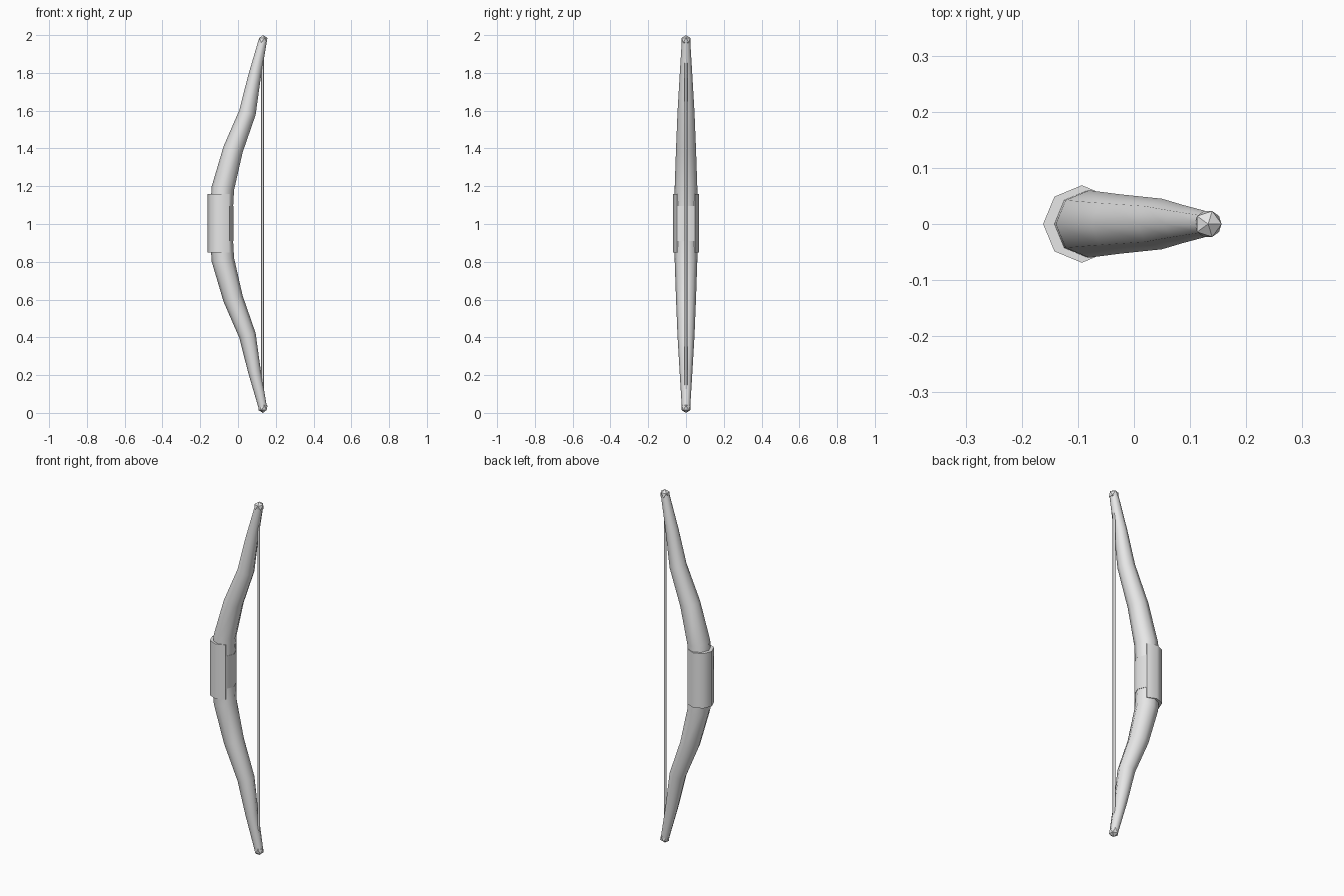
import bpy, bmesh
from math import sin, cos, pi, radians
from mathutils import Vector

cube = bpy.data.objects.get("Cube")
if cube:
    bpy.data.objects.remove(cube, do_unlink=True)

grey = bpy.data.materials.new("light_grey")
grey.use_nodes = True
colour = (0.8, 0.8, 0.8, 1)
grey.diffuse_color = colour
grey.node_tree.nodes["Principled BSDF"].inputs["Base Color"].default_value = colour


def finish(name, bm, smooth=True):
    bmesh.ops.recalc_face_normals(bm, faces=bm.faces)
    mesh = bpy.data.meshes.new(name)
    bm.to_mesh(mesh)
    bm.free()
    mesh.materials.append(grey)
    obj = bpy.data.objects.new(name, mesh)
    bpy.context.collection.objects.link(obj)
    if smooth:
        bpy.ops.object.select_all(action='DESELECT')
        obj.select_set(True)
        bpy.context.view_layer.objects.active = obj
        bpy.ops.object.shade_smooth_by_angle(angle=radians(60))
    return obj


def tube(name, path, sides):
    """Sweep a round section along (x, z, radius) points in the xz plane."""
    bm = bmesh.new()
    rings = []
    pts = [Vector((x, 0, z)) for x, z, r in path]
    for i, (x, z, r) in enumerate(path):
        before = pts[i] - pts[max(i - 1, 0)]
        after = pts[min(i + 1, len(pts) - 1)] - pts[i]
        t = (before.normalized() + after.normalized()).normalized()
        side = Vector((t.z, 0, -t.x))
        angles = [2 * pi * k / sides for k in range(sides)]
        rings.append([bm.verts.new(pts[i] + side * r * cos(a) + Vector((0, r * sin(a), 0)))
                      for a in angles])
    for a, b in zip(rings, rings[1:]):
        for k in range(sides):
            n = (k + 1) % sides
            bm.faces.new((a[k], a[n], b[n], b[k]))
    bm.faces.new(rings[0])
    bm.faces.new(rings[-1])
    return finish(name, bm)


def prism(name, outline, z0, z1):
    bm = bmesh.new()
    face = bm.faces.new([bm.verts.new((x, y, z0)) for x, y in outline])
    up = bmesh.ops.extrude_face_region(bm, geom=[face], use_keep_orig=True)["geom"]
    bmesh.ops.translate(bm, vec=(0, 0, z1 - z0),
                        verts=[v for v in up if isinstance(v, bmesh.types.BMVert)])
    return finish(name, bm)


# Curved bow limbs, mirrored about the middle
upper = [(-0.08, 1.19, 0.06), (-0.026, 1.395, 0.053), (0.05, 1.59, 0.045),
         (0.087, 1.78, 0.034), (0.132, 1.975, 0.022)]
lower = [(x, 2 - z, r) for x, z, r in reversed(upper)]
tube("bow_limbs", lower + [(-0.092, 1.0, 0.061)] + upper, 8)

# Grip wrap: tall around the outer side, shorter on the string side
ring = [(-0.093 + 0.069 * cos(k * pi / 4), 0.069 * sin(k * pi / 4)) for k in range(8)]
prism("grip_wrap", ring[1:], 0.85, 1.16)
prism("grip_back", [ring[7], ring[0], ring[1]], 0.91, 1.095)

# Bow string
tube("bow_string", [(0.13, 0.06, 0.007), (0.13, 1.94, 0.007)], 8)

# Faceted knobs on the limb tips
for name, z in (("upper_tip", 1.973), ("lower_tip", 0.027)):
    bm = bmesh.new()
    bmesh.ops.create_icosphere(bm, subdivisions=1, radius=0.027)
    bmesh.ops.translate(bm, vec=(0.132, 0, z), verts=bm.verts)
    finish(name, bm, smooth=False)
